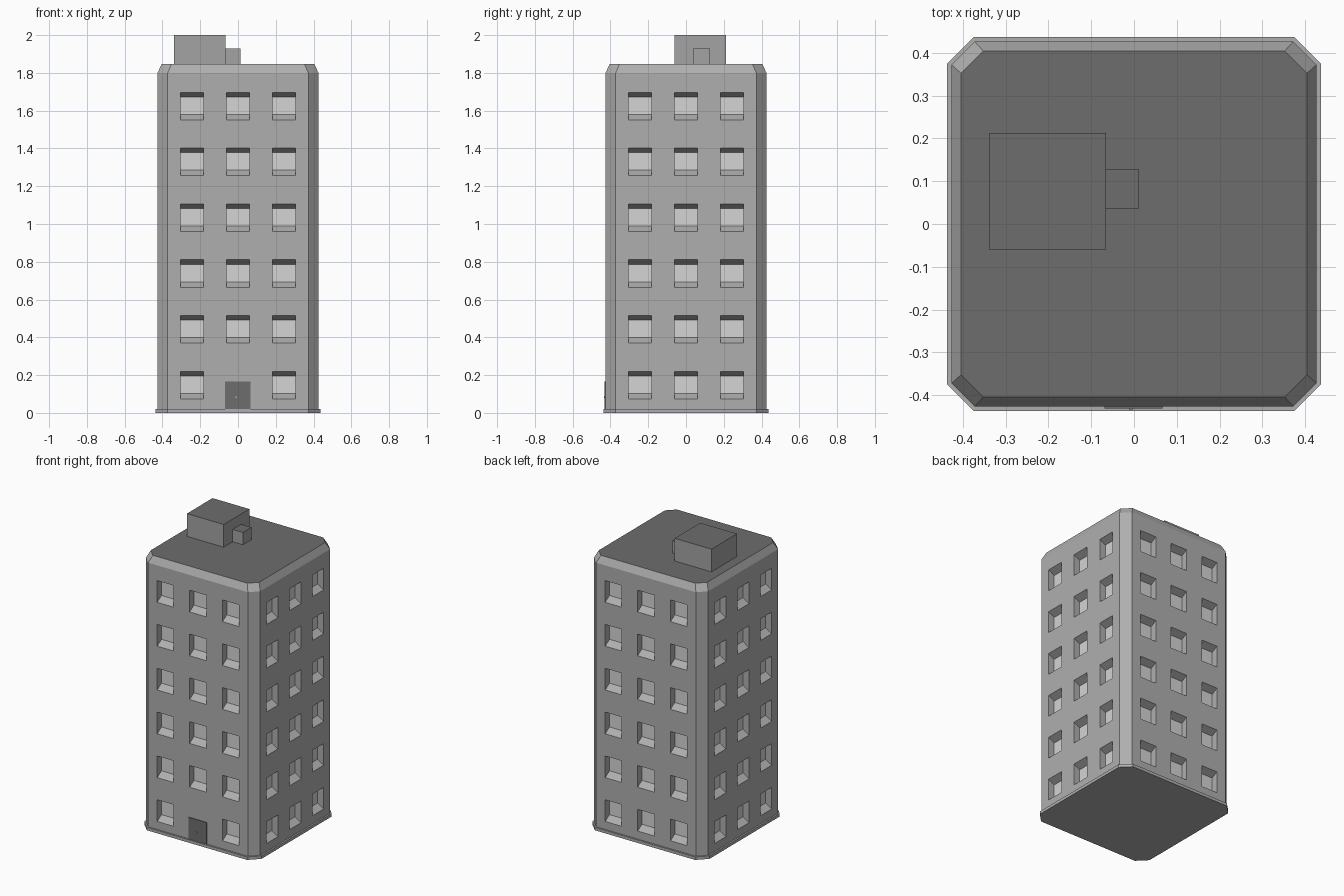
import bpy, bmesh, math
from mathutils import Matrix, Vector

if "Cube" in bpy.data.objects:
    bpy.data.objects.remove(bpy.data.objects["Cube"])


def material(name, v):
    m = bpy.data.materials.new(name)
    m.diffuse_color = (v, v, v, 1)
    m.use_nodes = True
    m.node_tree.nodes["Principled BSDF"].inputs["Base Color"].default_value = m.diffuse_color
    return m


WALL = material("wall grey", 0.43)
PANE = material("window light grey", 0.66)
DARK = material("roof dark grey", 0.155)
HUT = material("roof hut grey", 0.37)


def finish(name, bm, mats):
    bmesh.ops.remove_doubles(bm, verts=bm.verts, dist=0.0002)
    me = bpy.data.meshes.new(name)
    bm.to_mesh(me)
    bm.free()
    for m in mats:
        me.materials.append(m)
    ob = bpy.data.objects.new(name, me)
    bpy.context.collection.objects.link(ob)
    return ob


def face(bm, pts, mat=0):
    f = bm.faces.new([bm.verts.new(p) for p in pts])
    f.material_index = mat


def octagon(h, c, z):
    # square of half width h whose flat sides end at +-c
    return [Matrix.Rotation(k * math.pi / 2, 3, 'Z') @ Vector((x, -h, z))
            for k in range(4) for x in (-c, c)]


def band(bm, low, high, only_corners=False):
    for i in range(8):
        if only_corners and i % 2 == 0:
            continue
        j = (i + 1) % 8
        face(bm, [low[i], low[j], high[j], high[i]])


def box(name, x, y, z, mats, top=0):
    bm = bmesh.new()
    bmesh.ops.create_cube(bm, size=1)
    for v in bm.verts:
        v.co = [a + (b - a) * (t + 0.5) for (a, b), t in zip((x, y, z), v.co)]
    for f in bm.faces:
        f.normal_update()
        f.material_index = top if f.normal.z > 0.5 else 0
    return finish(name, bm, mats)


# tower sizes
H, C, Z0, Z1, ZR = 0.426, 0.372, 0.02, 1.80, 1.847
DEPTH, WIN_H, STEP, FIRST = 0.045, 0.146, 0.2954, 0.074
xs = [-C, -0.304, -0.183, -0.062, 0.062, 0.183, 0.304, C]
zs = [Z0] + [FIRST + r * STEP + d for r in range(6) for d in (0, WIN_H)] + [Z1]

# four walls with recessed windows
bm = bmesh.new()
for k in range(4):
    rot = Matrix.Rotation(k * math.pi / 2, 3, 'Z')
    for i, (xa, xb) in enumerate(zip(xs, xs[1:])):
        for j, (za, zb) in enumerate(zip(zs, zs[1:])):
            outer = [rot @ Vector(p) for p in
                     ((xa, -H, za), (xb, -H, za), (xb, -H, zb), (xa, -H, zb))]
            door_cell = k == 0 and i == 3 and j == 1
            if i % 2 and j % 2 and not door_cell:
                # sloped sill and head, straight sides, pale pane
                y, lo, hi = -H + DEPTH, za + 0.029, zb - 0.024
                inner = [rot @ Vector(p) for p in
                         ((xa, y, lo), (xb, y, lo), (xb, y, hi), (xa, y, hi))]
                for a in range(4):
                    b = (a + 1) % 4
                    face(bm, [outer[a], outer[b], inner[b], inner[a]])
                face(bm, inner, 1)
            else:
                face(bm, outer)

# corner chamfers, sloped parapet, roof and underside
band(bm, octagon(H, C, Z0), octagon(H, C, Z1), True)
roof = octagon(0.404, 0.352, ZR)
band(bm, octagon(H, C, Z1), roof)
face(bm, roof, 2)
face(bm, octagon(H, C, Z0)[::-1])
finish("tower", bm, [WALL, PANE, DARK])

# base plinth
bm = bmesh.new()
low, high = octagon(0.437, 0.374, 0), octagon(0.437, 0.374, Z0)
band(bm, low, high)
face(bm, low[::-1])
face(bm, high)
finish("plinth", bm, [WALL])

# entrance door and handle
box("door", (-0.069, 0.067), (-0.431, -0.424), (Z0, 0.167), [DARK])
box("door_handle", (-0.012, -0.004), (-0.435, -0.43), (0.078, 0.086), [WALL])

# roof huts with dark tops
box("roof_hut", (-0.339, -0.065), (-0.06, 0.213), (ZR - 0.005, 2.0), [HUT, DARK], 1)
box("roof_annex", (-0.066, 0.012), (0.036, 0.127), (ZR - 0.005, 1.93), [HUT, DARK], 1)
